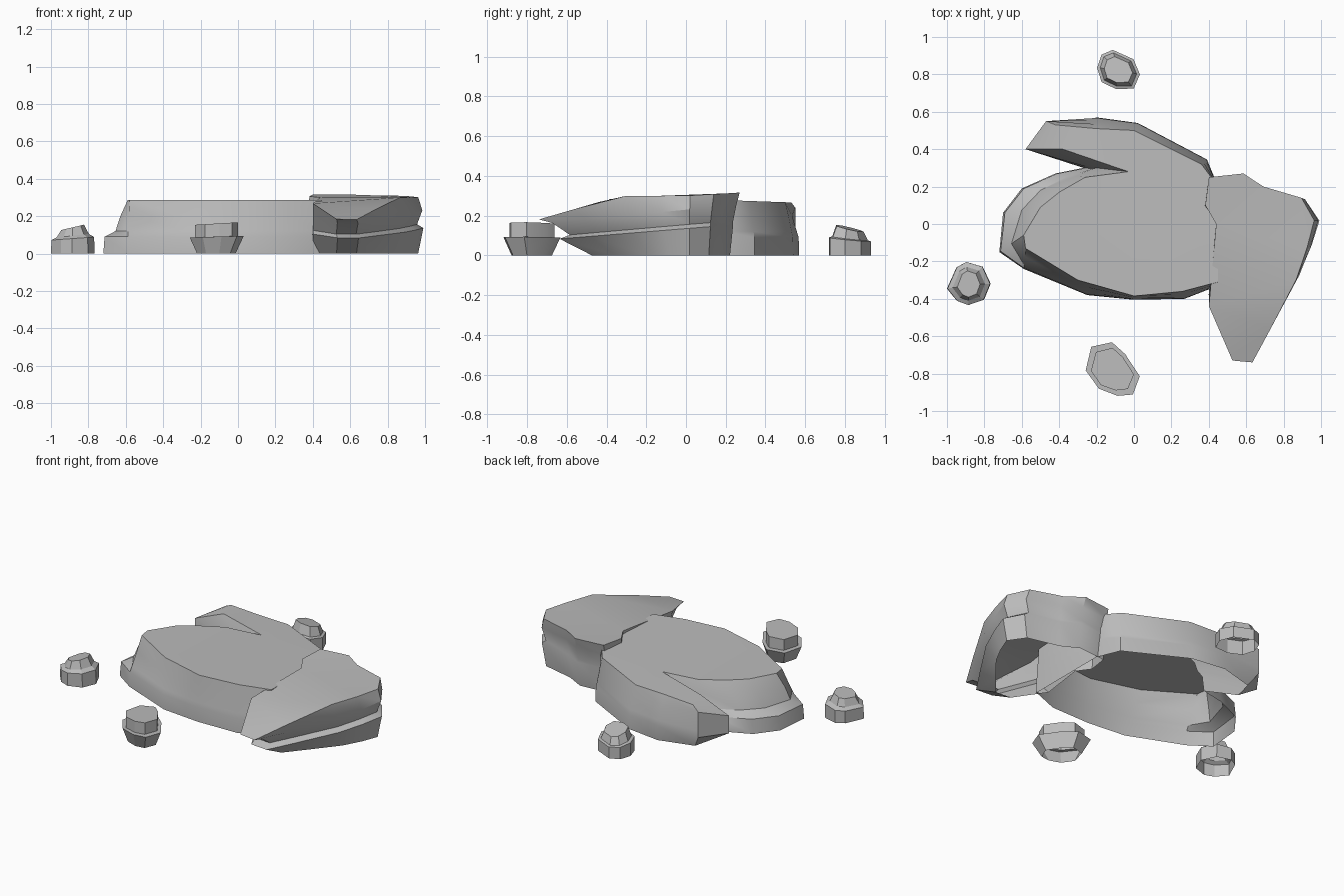
import bpy, bmesh, math, random
from mathutils import Vector

if "Cube" in bpy.data.objects:
    bpy.data.objects.remove(bpy.data.objects["Cube"], do_unlink=True)

stone_grey = bpy.data.materials.new("stone_grey")
stone_grey.use_nodes = True
stone_colour = (0.5, 0.5, 0.5, 1)
stone_grey.diffuse_color = stone_colour
stone_grey.node_tree.nodes["Principled BSDF"].inputs["Base Color"].default_value = stone_colour


def loft(name, rings, crease_angle):
    """Skin a stack of rings, cap the top and leave the underside open."""
    bm = bmesh.new()
    loops = [[bm.verts.new(point) for point in ring] for ring in rings]
    count = len(loops[0])
    for lower, upper in zip(loops, loops[1:]):
        for i in range(count):
            j = (i + 1) % count
            bm.faces.new((lower[i], lower[j], upper[j], upper[i]))
    cap = bm.faces.new(loops[-1])
    bmesh.ops.recalc_face_normals(bm, faces=bm.faces[:])
    cap.normal_update()
    if cap.normal.z < 0:
        bmesh.ops.reverse_faces(bm, faces=bm.faces[:])
    bmesh.ops.triangulate(bm, faces=[cap])
    mesh = bpy.data.meshes.new(name)
    bm.to_mesh(mesh)
    bm.free()
    mesh.materials.append(stone_grey)
    rock = bpy.data.objects.new(name, mesh)
    bpy.context.collection.objects.link(rock)
    bpy.ops.object.select_all(action="DESELECT")
    bpy.context.view_layer.objects.active = rock
    rock.select_set(True)
    bpy.ops.object.shade_smooth_by_angle(angle=math.radians(crease_angle))
    return rock


# Wide slab with a notch and a finger on its back left
slab_foot = [(.45, -.33), (.27, -.4), (0, -.405), (-.25, -.38), (-.59, -.24), (-.72, -.15),
             (-.7, .06), (-.6, .19), (-.42, .27), (-.27, .3), (-.45, .39), (-.42, .51),
             (-.2, .57), (.02, .54), (.39, .345), (.45, .2)]
slab_rim = [(.45, -.31), (.26, -.36), (0, -.385), (-.3, -.3), (-.58, -.13), (-.59, -.06),
            (-.5, .09), (-.4, .17), (-.26, .25), (-.03, .28), (-.38, .4), (-.42, .53),
            (-.2, .51), (0, .5), (.36, .32), (.45, .2)]
left_side = range(5, 9)


def slab_ring(height, amount, left_amount):
    """Ring part way from foot to rim, with its own inset on the stepped left side."""
    return [Vector((*Vector(foot).lerp(Vector(rim), left_amount if i in left_side else amount),
                    height))
            for i, (foot, rim) in enumerate(zip(slab_foot, slab_rim))]


base, ledge = slab_ring(0, 0, 0), slab_ring(.09, .05, .05)
step, shoulder, rim = slab_ring(.12, .2, .5), slab_ring(.2, .6, .7), slab_ring(.285, 1, 1)
# The finger overhangs its foot and slopes up from a pointed shelf
for i, tip, shelf in ((10, (-.58, .4), .19), (11, (-.47, .55), .24)):
    ledge[i] = Vector((*tip, .08))
    step[i] = Vector((*tip, .12))
    shoulder[i] = Vector((*tip, shelf))
shoulder[9] = Vector((-.2, .3, .16))
for point in rim:
    point.z -= .035 * max(point.y, 0)
loft("wide_slab", [base, ledge, step, shoulder, rim], 35)

# Tall slab whose front tip hangs over a grooved ledge
tall_rim = [(.4, .25), (.59, .27), (.7, .2), (.91, .14), (.98, .02), (.94, -.13), (.88, -.3),
            (.74, -.56), (.64, -.74), (.53, -.73), (.4, -.44), (.44, 0), (.38, .1)]


def tall_ring(scale_x, front, back, height, slope):
    return [Vector((.42 + (x - .42) * scale_x, y * (front if y < 0 else back),
                    height + slope * y)) for x, y in tall_rim]


tall_top = tall_ring(.97, 1, 1, .3, 0)
for point in tall_top:
    point.z += .06 * max(point.y, 0) + .29 * min(point.y + .33, 0)
loft("tall_slab", [tall_ring(.97, .64, .82, 0, 0), tall_ring(1.02, .86, .88, .135, .07),
                   tall_ring(.96, .79, .88, .155, .07), tall_ring(1.01, .91, .94, .23, .09),
                   tall_top], 35)


def loose_stone(name, x, y, steps, seed, tilt, heading):
    """Small faceted stone: steps are (long radius, short radius, height)."""
    rng = random.Random(seed)
    sides = 8
    turn_x, turn_y = math.cos(heading), math.sin(heading)
    wobble = [(math.tau * (i + rng.uniform(-.25, .25)) / sides, rng.uniform(.9, 1.08))
              for i in range(sides)]
    rings = []
    for long, short, z in steps:
        ring = []
        for angle, reach in wobble:
            a, b = reach * math.cos(angle), reach * math.sin(angle)
            dx = long * a * turn_x - short * b * turn_y
            dy = long * a * turn_y + short * b * turn_x
            lean = (tilt[0] * dx + tilt[1] * dy) / long
            ring.append(Vector((x + dx, y + dy, z * (1 + lean))))
        rings.append(ring)
    return loft(name, rings, 20)


# Loose stones around the slabs
diagonal = -math.pi / 4
loose_stone("front_stone", -.12, -.78, [(.12, .09, 0), (.175, .122, .09), (.135, .1, .09),
                                        (.135, .1, .16)], 3, (.05, 0), diagonal)
loose_stone("left_stone", -.885, -.325, [(.115, .115, 0), (.112, .115, .08), (.085, .09, .095),
                                         (.06, .07, .14)], 5, (.1, 0), 0)
loose_stone("back_stone", -.085, .825, [(.122, .105, 0), (.122, .105, .08), (.105, .088, .085),
                                        (.08, .07, .135)], 8, (-.05, -.15), diagonal)
